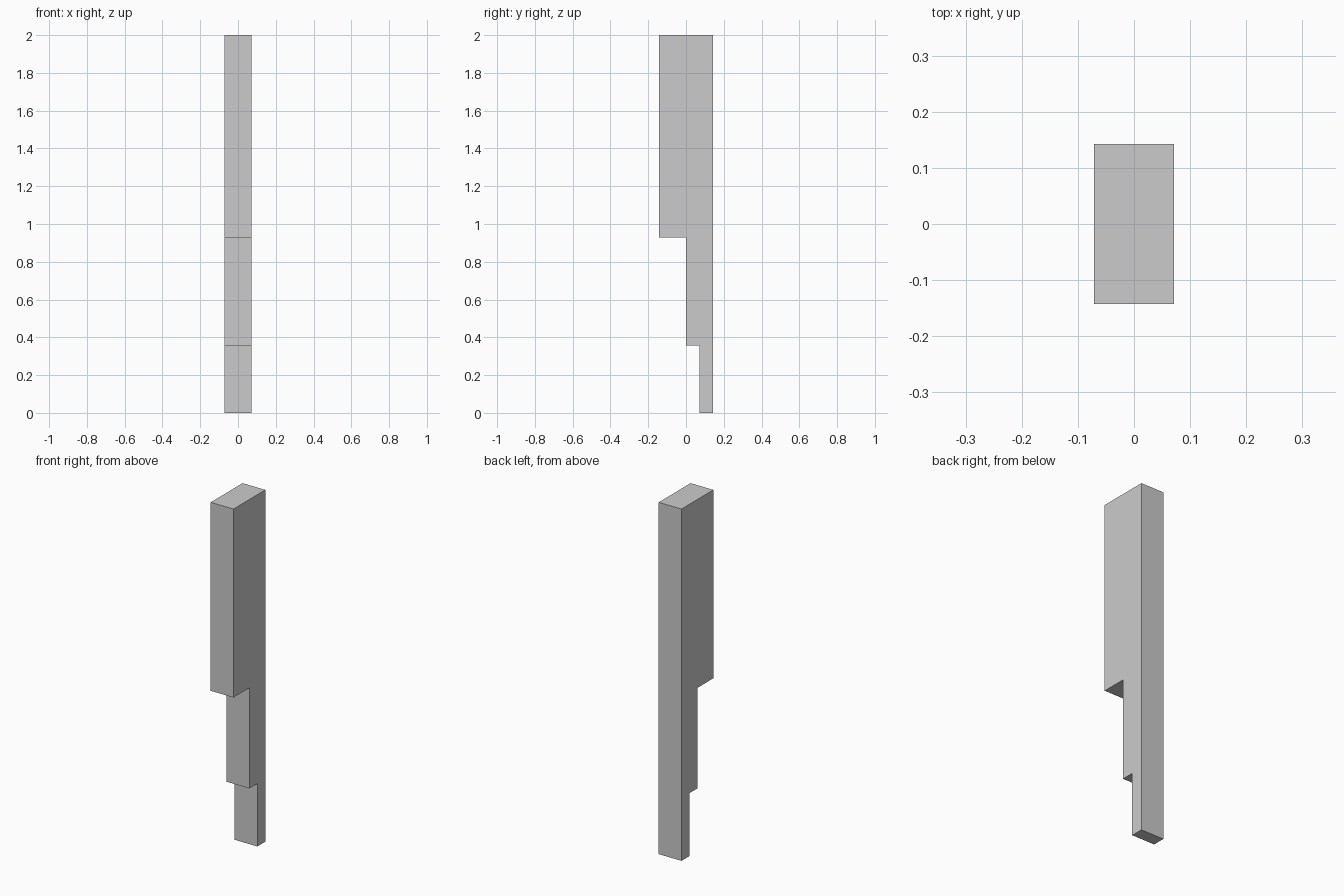
import bpy, bmesh

if "Cube" in bpy.data.objects:
    bpy.data.objects.remove(bpy.data.objects["Cube"])

U = 2 / 14  # base module: the post is 14 modules tall

# Stepped side profile (y, z) in modules
profile = [(1, 0), (1, 14), (-1, 14), (-1, 6.5), (0, 6.5), (0, 2.5), (0.5, 2.5), (0.5, 0)]

# Stepped post: profile extruded across x
bm = bmesh.new()
face = bm.faces.new([bm.verts.new((-U / 2, y * U, z * U)) for y, z in profile])
result = bmesh.ops.extrude_face_region(bm, geom=[face])
moved = [v for v in result["geom"] if isinstance(v, bmesh.types.BMVert)]
bmesh.ops.translate(bm, verts=moved, vec=(U, 0, 0))
bmesh.ops.recalc_face_normals(bm, faces=bm.faces)

mesh = bpy.data.meshes.new("stepped_post")
bm.to_mesh(mesh)
bm.free()
bpy.context.collection.objects.link(bpy.data.objects.new("stepped_post", mesh))
